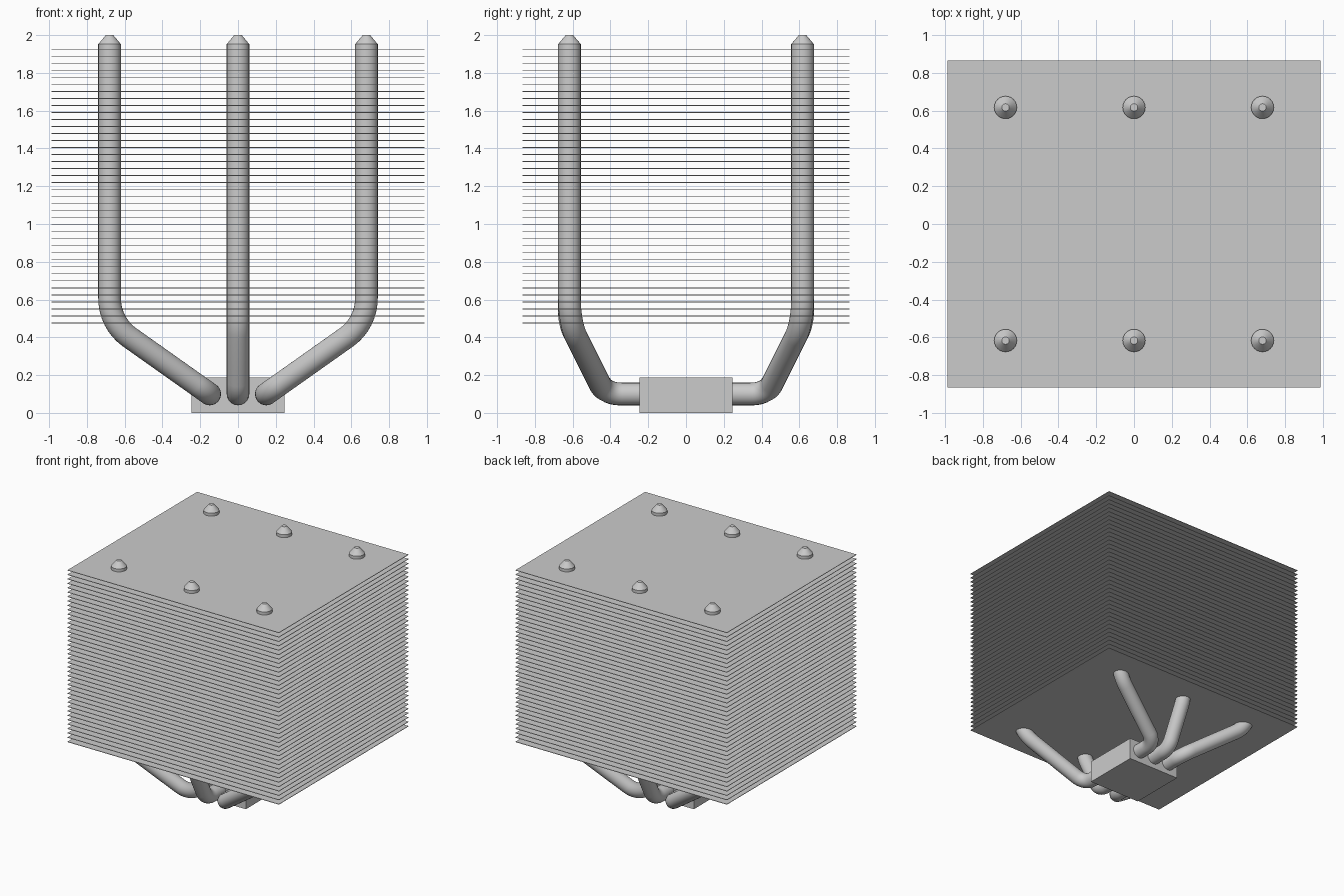
import bpy, math
from mathutils import Vector

if "Cube" in bpy.data.objects:
    bpy.data.objects.remove(bpy.data.objects["Cube"])

metal = bpy.data.materials.new("brushed_grey_metal")
metal.diffuse_color = (0.6, 0.6, 0.6, 1)
metal.use_nodes = True
metal.node_tree.nodes["Principled BSDF"].inputs["Base Color"].default_value = metal.diffuse_color


def box(name, lo, hi):
    bpy.ops.mesh.primitive_cube_add(size=1, location=(Vector(lo) + Vector(hi)) / 2)
    ob = bpy.context.object
    ob.name = name
    ob.scale = Vector(hi) - Vector(lo)
    bpy.ops.object.transform_apply(location=False, rotation=False, scale=True)
    ob.data.materials.append(metal)
    return ob


def fillet(a, corner, b, radius, steps=8):
    """Arc points that round the corner between the legs to a and b."""
    u, v = (a - corner).normalized(), (b - corner).normalized()
    half = u.angle(v) / 2
    trim = radius / math.tan(half)
    centre = corner + (u + v).normalized() * radius / math.sin(half)
    p, q = corner + u * trim - centre, corner + v * trim - centre
    sweep = p.angle(q)
    return [centre + (p * math.sin(sweep * (1 - i / steps)) + q * math.sin(sweep * i / steps))
            / math.sin(sweep) for i in range(steps + 1)]


# Contact block
box("base_block", (-0.245, -0.245, 0), (0.245, 0.245, 0.187))

# Stack of thin fins
FINS, LOW, HIGH, THICK = 40, 0.476, 1.925, 0.004
fin = box("fin", (-0.988, -0.865, LOW - THICK / 2), (0.988, 0.865, LOW + THICK / 2))
fin.name = "cooling_fins"
array = fin.modifiers.new("stack", 'ARRAY')
array.count = FINS
array.use_relative_offset = False
array.use_constant_offset = True
array.constant_offset_displace = (0, 0, (HIGH - LOW) / (FINS - 1))


# Heat pipes: each runs through the block and rises on both sides
def heat_pipe(name, x_base, x_top):
    start = Vector((x_base, 0, 0.1))
    knee = Vector((x_base, 0.43, 0.1))
    elbow = Vector((x_top, 0.617, 0.475))
    top = Vector((x_top, 0.617, 1.952))
    side = fillet(start, knee, elbow, 0.12) + fillet(knee, elbow, top, 0.25)
    side = [(p, 1) for p in side + [top]] + [(Vector((x_top, 0.617, 2.0)), 0.33)]
    mirrored = [(Vector((p.x, -p.y, p.z)), r) for p, r in reversed(side)]
    path = mirrored + side
    cu = bpy.data.curves.new(name, 'CURVE')
    cu.dimensions = '3D'
    cu.bevel_depth = 0.06
    cu.bevel_resolution = 10
    cu.use_fill_caps = True
    sp = cu.splines.new('POLY')
    sp.points.add(len(path) - 1)
    for pt, (p, r) in zip(sp.points, path):
        pt.co = (*p, 1)
        pt.radius = r
    ob = bpy.data.objects.new(name, cu)
    bpy.context.collection.objects.link(ob)
    cu.materials.append(metal)
    bpy.ops.object.select_all(action='DESELECT')
    ob.select_set(True)
    bpy.context.view_layer.objects.active = ob
    bpy.ops.object.convert(target='MESH')
    bpy.ops.object.shade_smooth_by_angle(angle=math.radians(30))


heat_pipe("left_heat_pipe", -0.15, -0.68)
heat_pipe("middle_heat_pipe", 0, 0)
heat_pipe("right_heat_pipe", 0.15, 0.68)
